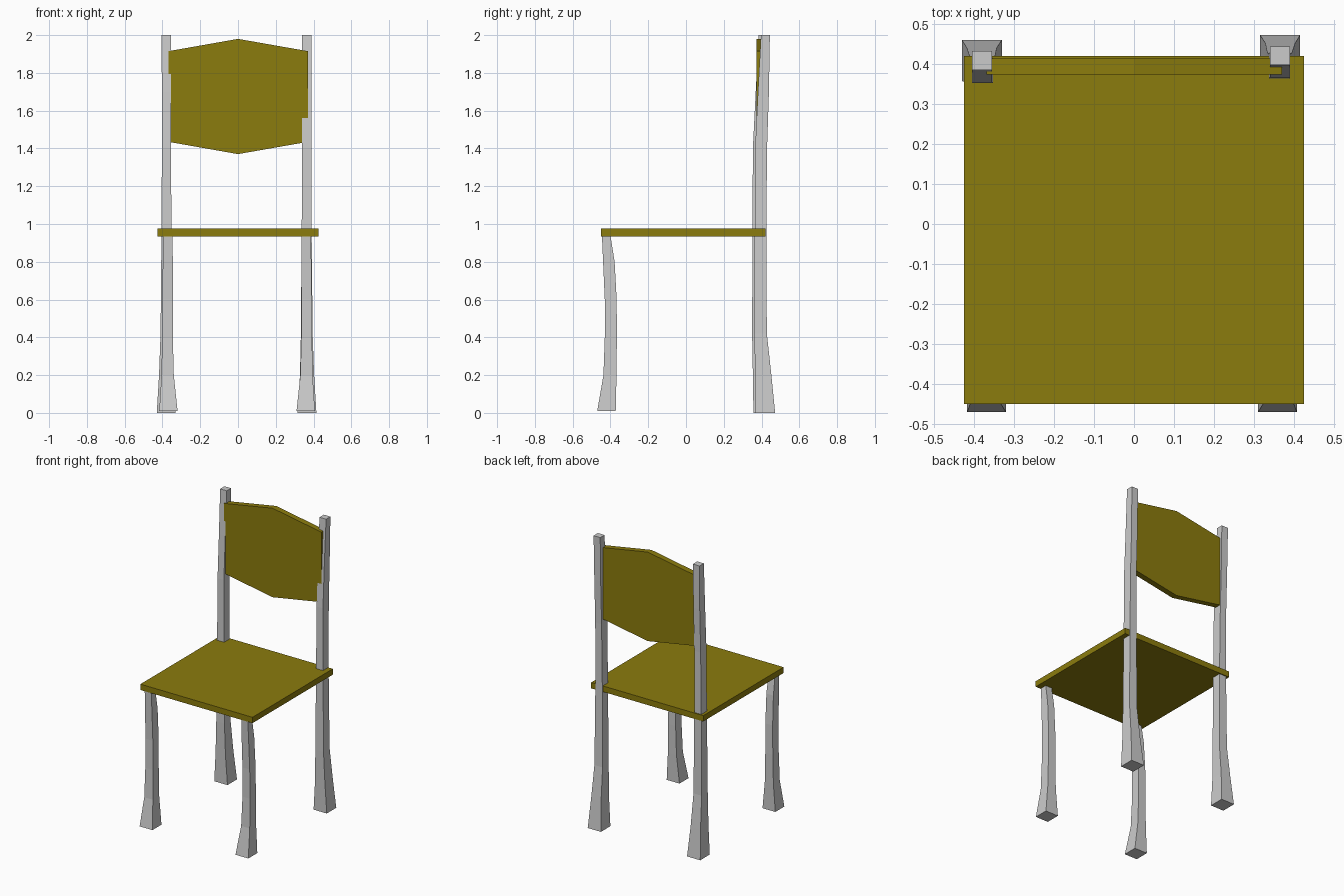
import bpy, bmesh

if "Cube" in bpy.data.objects:
    bpy.data.objects.remove(bpy.data.objects["Cube"])

mat = bpy.data.materials.new("olive_wood")
mat.diffuse_color = (0.26, 0.20, 0.004, 1)
mat.use_nodes = True
mat.node_tree.nodes["Principled BSDF"].inputs["Base Color"].default_value = mat.diffuse_color


def finish(name, bm, material=None):
    bmesh.ops.recalc_face_normals(bm, faces=bm.faces)
    me = bpy.data.meshes.new(name)
    bm.to_mesh(me)
    bm.free()
    ob = bpy.data.objects.new(name, me)
    bpy.context.collection.objects.link(ob)
    if material:
        me.materials.append(material)
    return ob


def leg(name, sections, side, dx=0.0, dy=0.0):
    """Square leg lofted through (z, x_in, x_out, y_front, y_back) sections."""
    bm = bmesh.new()
    rings = []
    for z, xi, xo, yf, yb in sections:
        pts = [(xi, yf), (xo, yf), (xo, yb), (xi, yb)]
        rings.append([bm.verts.new((side * x + dx, y + dy, z)) for x, y in pts])
    for a, b in zip(rings, rings[1:]):
        for i in range(4):
            j = (i + 1) % 4
            bm.faces.new((a[i], a[j], b[j], b[i]))
    bm.faces.new(rings[0])
    bm.faces.new(rings[-1])
    return finish(name, bm)


def slab(name, outline, offset):
    """Flat plate: an outline extruded along an offset."""
    bm = bmesh.new()
    face = bm.faces.new([bm.verts.new(p) for p in outline])
    ext = bmesh.ops.extrude_face_region(bm, geom=[face], use_keep_orig=True)
    verts = [g for g in ext["geom"] if isinstance(g, bmesh.types.BMVert)]
    bmesh.ops.translate(bm, verts=verts, vec=offset)
    return finish(name, bm, mat)


# Seat plate
slab("seat", [(-0.425, -0.45, 0.935), (0.425, -0.45, 0.935),
              (0.425, 0.42, 0.935), (-0.425, 0.42, 0.935)], (0, 0, 0.04))

# Six-sided back panel
slab("back_panel", [(x, 0.374, z) for x, z in
                    [(-0.368, 1.435), (0, 1.37), (0.37, 1.435),
                     (0.37, 1.915), (0, 1.98), (-0.368, 1.915)]], (0, 0.04, 0))

# Rear legs that run up into the back posts
rear = [(0.0, 0.33, 0.43, 0.357, 0.46), (0.2, 0.343, 0.418, 0.354, 0.44),
        (0.42, 0.348, 0.41, 0.35, 0.416), (0.95, 0.352, 0.405, 0.352, 0.413),
        (1.4, 0.355, 0.403, 0.354, 0.417), (1.7, 0.355, 0.403, 0.369, 0.427),
        (2.0, 0.355, 0.405, 0.385, 0.432)]
leg("rear_leg_left", rear, -1)
leg("rear_leg_right", rear, 1, dx=-0.015, dy=0.012)

# Curved front legs
front = [(0.01, 0.32, 0.417, -0.47, -0.372), (0.2, 0.34, 0.405, -0.437, -0.368),
         (0.4, 0.345, 0.402, -0.43, -0.366), (0.6, 0.345, 0.4, -0.43, -0.367),
         (0.8, 0.345, 0.398, -0.439, -0.378), (0.94, 0.347, 0.396, -0.445, -0.4)]
leg("front_leg_left", front, -1)
leg("front_leg_right", front, 1, dx=-0.01)
